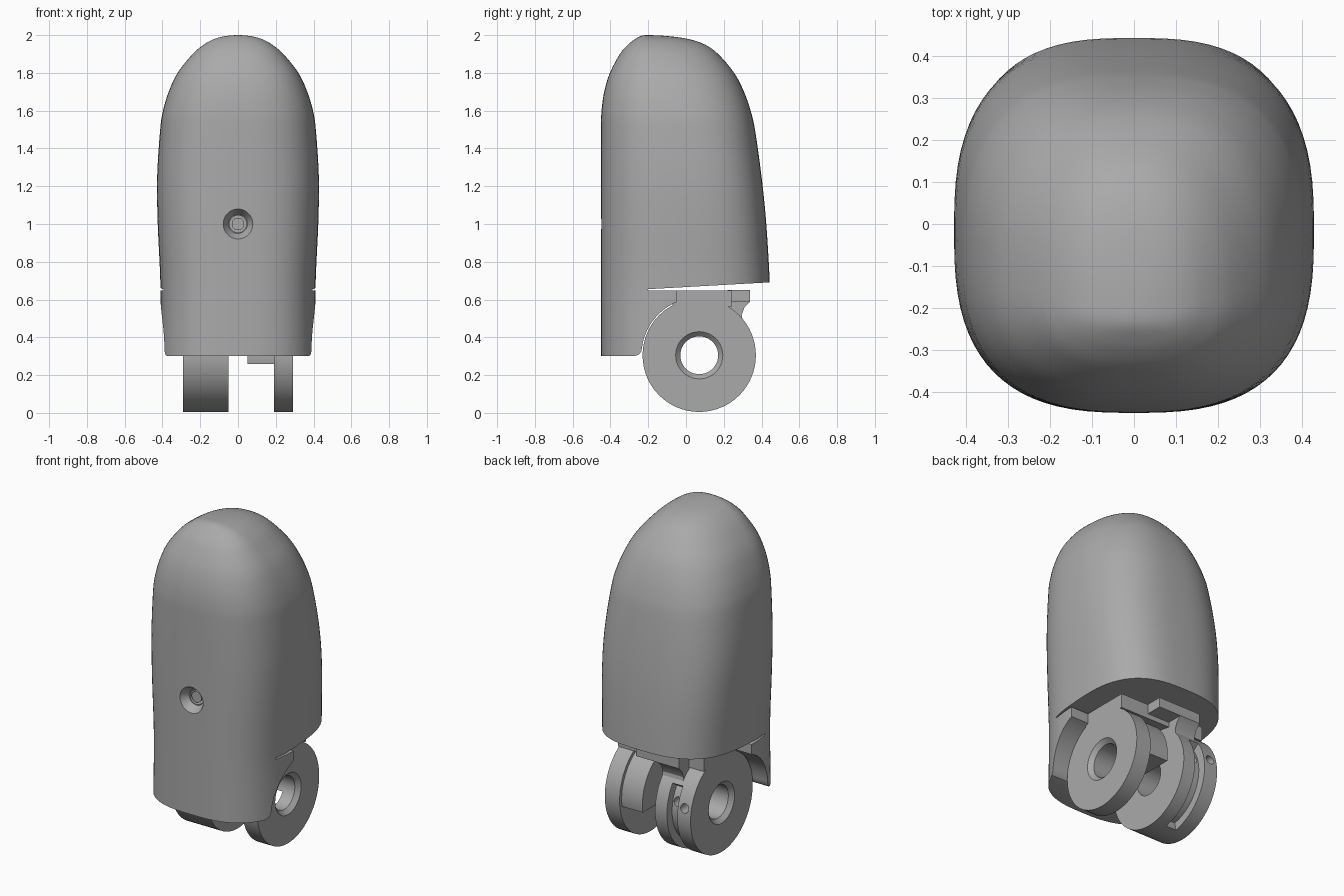
import bpy, bmesh, math
from mathutils import Matrix, Vector

if "Cube" in bpy.data.objects:
    bpy.data.objects.remove(bpy.data.objects["Cube"])

grey = bpy.data.materials.new("plain grey")
grey.use_nodes = True
grey.diffuse_color = (0.4, 0.4, 0.4, 1)
grey.node_tree.nodes["Principled BSDF"].inputs["Base Color"].default_value = (0.4, 0.4, 0.4, 1)

AXIS_Y, AXIS_Z, RADIUS = 0.07, 0.305, 0.3


def finish(name, bm):
    bmesh.ops.recalc_face_normals(bm, faces=bm.faces)
    mesh = bpy.data.meshes.new(name)
    bm.to_mesh(mesh)
    bm.free()
    mesh.materials.append(grey)
    obj = bpy.data.objects.new(name, mesh)
    bpy.context.collection.objects.link(obj)
    return obj


def extrude_x(name, points, x0, x1):
    """Side profile of (y, z) points swept from x0 to x1."""
    bm = bmesh.new()
    face = bm.faces.new([bm.verts.new((x0, y, z)) for y, z in points])
    grown = bmesh.ops.extrude_face_region(bm, geom=[face])["geom"]
    bmesh.ops.translate(bm, vec=(x1 - x0, 0, 0),
                        verts=[v for v in grown if isinstance(v, bmesh.types.BMVert)])
    return finish(name, bm)


def arc(radius, start, end, steps):
    angles = [math.radians(start + (end - start) * i / steps) for i in range(steps + 1)]
    return [(AXIS_Y + radius * math.cos(a), AXIS_Z + radius * math.sin(a)) for a in angles]


def disc(name, radius, x0, x1):
    return extrude_x(name, arc(radius, 0, 360, 64)[:-1], x0, x1)


def cone(name, centre, r1, r2, depth, axis):
    """Cone with radius r1 at its start and r2 at its end along the axis."""
    bm = bmesh.new()
    turn = Vector((0, 0, 1)).rotation_difference(Vector(axis)).to_matrix().to_4x4()
    bmesh.ops.create_cone(bm, cap_ends=True, segments=40, radius1=r1, radius2=r2,
                          depth=depth, matrix=Matrix.Translation(centre) @ turn)
    return finish(name, bm)


def combine(obj, other, operation="DIFFERENCE"):
    mod = obj.modifiers.new("combine", "BOOLEAN")
    mod.operation, mod.object, mod.solver = operation, other, "EXACT"
    bpy.context.view_layer.objects.active = obj
    bpy.ops.object.modifier_apply(modifier=mod.name)
    bpy.data.objects.remove(other)


# Shell sections: height, half width, front y, back y
rows = [(0.3, 0.415, -0.45, 0.45), (0.65, 0.41, -0.45, 0.445), (1.0, 0.425, -0.45, 0.425),
        (1.25, 0.428, -0.45, 0.4), (1.5, 0.412, -0.45, 0.365), (1.6, 0.397, -0.447, 0.342),
        (1.7, 0.367, -0.433, 0.307), (1.8, 0.32, -0.403, 0.255), (1.9, 0.24, -0.35, 0.17),
        (1.95, 0.18, -0.307, 0.1), (1.98, 0.125, -0.268, 0.01), (1.995, 0.065, -0.24, -0.1),
        (2.0, 0.012, -0.215, -0.19)]


def blend(i, t):
    p = [rows[min(max(i + k, 0), len(rows) - 1)] for k in (-1, 0, 1, 2)]
    return [b + t / 2 * (c - a + t * (2 * a - 5 * b + 4 * c - d + t * (3 * (b - c) + d - a)))
            for a, b, c, d in zip(*p)]


def section(bm, z, half, front, back):
    k = min(max((z - 0.9) / 1.1, 0), 1)
    power = 2 / (2.8 - 0.5 * k * k)
    mid = -0.2 * k * k
    mid = min(max(mid, front + 0.004), back - 0.004)
    ring = []
    for n in range(80):
        a = math.tau * n / 80
        c, s = math.cos(a), math.sin(a)
        depth = back - mid if s > 0 else mid - front
        ring.append(bm.verts.new((half * math.copysign(abs(c) ** power, c),
                                  mid + depth * math.copysign(abs(s) ** power, s), z)))
    return ring


bm = bmesh.new()
levels = [blend(i, j / 4) for i in range(len(rows) - 1) for j in range(4)] + [rows[-1]]
rings = [section(bm, *level) for level in levels]
for low, high in zip(rings, rings[1:]):
    for n in range(80):
        m = (n + 1) % 80
        bm.faces.new((low[n], low[m], high[m], high[n]))
bm.faces.new(rings[0])
bm.faces.new(rings[-1])
shell = finish("fingertip_shell", bm)

# Open rear underside, hinge clearance and rounded lower corner
combine(shell, extrude_x("rear_cut", [(-0.2, 0.647), (-0.2, 0.655), (0.6, 0.7), (0.6, 0.1),
                                      (0.07, 0.1), (0.07, 0.5), (-0.05, 0.57), (-0.05, 0.647)], -0.6, 0.6))
combine(shell, disc("hinge_clearance", 0.306, -0.6, 0.6))
combine(shell, extrude_x("corner_cut", [(-0.275, 0.29), (-0.275, 0.3), (-0.25, 0.308), (-0.237, 0.325),
                                        (-0.23, 0.36), (-0.2, 0.36), (-0.2, 0.29)], -0.6, 0.6))

# Countersunk screw hole on the front
combine(shell, cone("countersink", (0, -0.43, 1), 0.085, 0.05, 0.06, (0, 1, 0)))
combine(shell, cone("screw_bore", (0, -0.38, 1), 0.045, 0.045, 0.1, (0, 1, 0)))
screw = cone("screw_pin", (0, -0.355, 1), 0.033, 0.033, 0.09, (0, 1, 0))

# Hinge lugs, joined to the shell by a top bridge
wide_lug = disc("wide_hinge_lug", RADIUS, -0.29, -0.05)
thin_lug = disc("thin_hinge_lug", RADIUS, 0.19, 0.29)
spacer = disc("hinge_spacer", 0.28, 0.05, 0.19)
combine(spacer, extrude_x("spacer_cut", [(-0.4, -0.1), (0.5, -0.1), (0.5, 0.26), (-0.4, 0.26)], 0, 0.3))
bridge = extrude_x("hinge_bridge", [(-0.1, 0.57), (0.07, 0.59), (0.24, 0.56),
                                    (0.24, 0.648), (-0.1, 0.648)], -0.29, 0.29)
stop = extrude_x("stop_plate", [(0.22, 0.59), (0.34, 0.59), (0.34, 0.65), (0.22, 0.65)], -0.19, 0.1)
neck = extrude_x("stop_neck", [(0.2, 0.5), (0.3, 0.49), (0.295, 0.52), (0.31, 0.56),
                               (0.34, 0.59), (0.2, 0.59)], -0.19, -0.05)

# Groove and two pin holes in the rim of the wide lug
combine(wide_lug, extrude_x("groove", arc(0.36, -80, 35, 24) + arc(0.25, 35, -80, 24), -0.2, -0.13))
for x in (-0.165, -0.245):
    combine(wide_lug, cone("pin_hole", (x, 0.35, 0.37), 0.027, 0.027, 0.3, (0, 1, 0)))

# Axle bores with chamfered mouths
for lug, x0, x1 in ((wide_lug, -0.29, -0.05), (thin_lug, 0.19, 0.29), (spacer, 0.05, 0.19)):
    combine(lug, disc("axle_bore", 0.1, x0 - 0.1, x1 + 0.1))
for lug, x, side in ((wide_lug, -0.29, -1), (thin_lug, 0.29, 1)):
    combine(lug, cone("bore_chamfer", (x, AXIS_Y, AXIS_Z), 0.1, 0.15, 0.05, (side, 0, 0)))

# Smooth curved surfaces, crisp edges
for obj in (shell, screw, wide_lug, thin_lug, spacer, bridge, stop, neck):
    bpy.ops.object.select_all(action="DESELECT")
    obj.select_set(True)
    bpy.context.view_layer.objects.active = obj
    bpy.ops.object.shade_smooth_by_angle(angle=math.radians(30))
